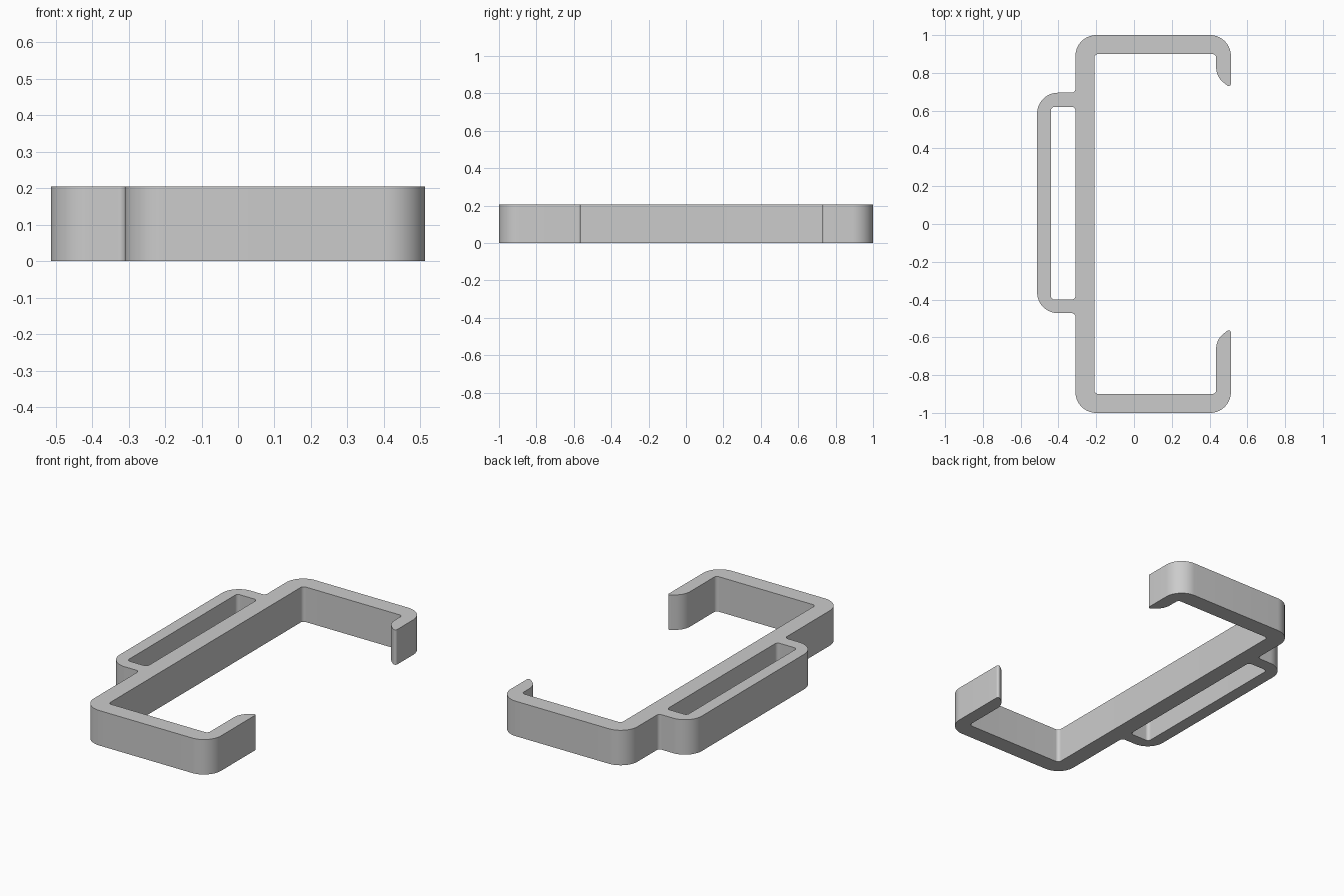
import bpy
from math import tan, radians
from mathutils import Vector

if "Cube" in bpy.data.objects:
    bpy.data.objects.remove(bpy.data.objects["Cube"], do_unlink=True)

HEIGHT = 0.205
OUT, IN = 0.11, 0.02                      # outer and inner corner radii
LEFT, RIGHT, SPINE, INNER, LIP = -0.513, 0.513, -0.31, -0.21, 0.435


def rounded(corners, steps=12):
    """Replace each (x, y, radius) corner with an arc."""
    points = []
    for i, (x, y, r) in enumerate(corners):
        p = Vector((x, y))
        a = (Vector(corners[i - 1][:2]) - p).normalized()
        b = (Vector(corners[(i + 1) % len(corners)][:2]) - p).normalized()
        reach = r / tan(a.angle(b) / 2)
        start, end = p + a * reach, p + b * reach
        centre = p + (a + b).normalized() * (r ** 2 + reach ** 2) ** 0.5
        for k in range(steps + 1):
            # Point along the chord, pushed out onto the circle
            chord = start.lerp(end, k / steps) - centre
            points.append(centre + chord.normalized() * r)
    return points


def hook(side, end, tip, bend):
    """Corners from the outside of a hooked arm to the inside of the spine."""
    return [(SPINE, side * end, OUT), (RIGHT, side * end, OUT),
            (RIGHT, tip, 0.012), (LIP, bend, 0.1),
            (LIP, side * 0.9, IN), (INNER, side * 0.9, IN)]


# Clip outline: lower hook, upper hook, then the side loop
outline = hook(-1, 1, -0.55, -0.612)
outline += hook(1, 1, 0.718, 0.78)[::-1]
outline += [(SPINE, 0.695, IN), (LEFT, 0.695, OUT),
            (LEFT, -0.472, OUT), (SPINE, -0.472, IN)]

# Slot between the spine and the loop
slot = [(-0.44, -0.4, IN), (SPINE, -0.4, IN), (SPINE, 0.62, IN), (-0.44, 0.62, IN)]

# Extrude the filled outline, with the slot left open
curve = bpy.data.curves.new("clip_bracket", "CURVE")
curve.dimensions = "2D"
curve.fill_mode = "BOTH"
curve.extrude = HEIGHT / 2
for corners in (outline, slot):
    points = rounded(corners)
    spline = curve.splines.new("POLY")
    spline.points.add(len(points) - 1)
    for target, p in zip(spline.points, points):
        target.co = (p.x, p.y, 0, 1)
    spline.use_cyclic_u = True

clip = bpy.data.objects.new("clip_bracket", curve)
bpy.context.collection.objects.link(clip)
clip.location.z = HEIGHT / 2
bpy.ops.object.select_all(action="DESELECT")
clip.select_set(True)
bpy.context.view_layer.objects.active = clip
bpy.ops.object.convert(target="MESH")
clip = bpy.context.object
clip.name = "clip_bracket"

# Join the caps to the walls
bpy.ops.object.mode_set(mode="EDIT")
bpy.ops.mesh.select_all(action="SELECT")
bpy.ops.mesh.remove_doubles(threshold=0.0001)
bpy.ops.mesh.normals_make_consistent(inside=False)
bpy.ops.object.mode_set(mode="OBJECT")
bpy.ops.object.transform_apply(location=True, rotation=False, scale=False)
bpy.ops.object.shade_smooth_by_angle(angle=radians(30))

# Plain grey finish
grey = bpy.data.materials.new("plain_grey")
grey.use_nodes = True
colour = (0.6, 0.6, 0.6, 1)
grey.diffuse_color = colour
grey.node_tree.nodes["Principled BSDF"].inputs["Base Color"].default_value = colour
clip.data.materials.clear()
clip.data.materials.append(grey)
